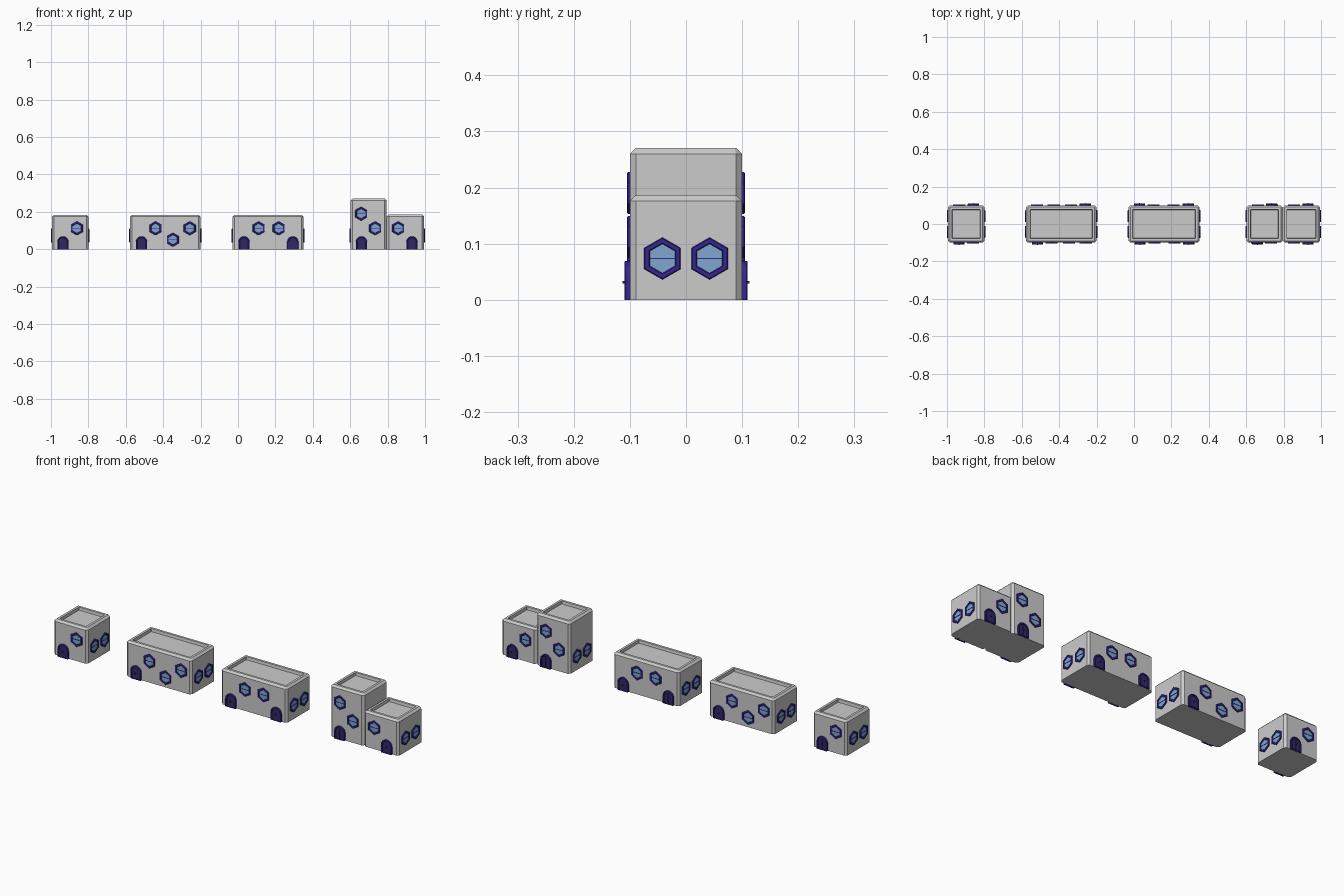
import bpy, bmesh
from math import pi, sin, cos
from mathutils import Matrix, Vector

if "Cube" in bpy.data.objects:
    bpy.data.objects.remove(bpy.data.objects["Cube"])


def material(name, rgb):
    m = bpy.data.materials.new(name)
    m.diffuse_color = (*rgb, 1)
    m.use_nodes = True
    m.node_tree.nodes["Principled BSDF"].inputs["Base Color"].default_value = m.diffuse_color
    return m


BLUE = material("frame_blue", (0.035, 0.02, 0.28))
DARK = material("door_dark", (0.03, 0.022, 0.12))
GLASS = material("glass_blue", (0.22, 0.38, 0.62))


def mesh_from_loops(name, loops, mat=None, cap_start=True, cap_end=True, closed=False):
    """Skin a stack of equal-length outlines."""
    bm = bmesh.new()
    rows = [[bm.verts.new(p) for p in lp] for lp in loops]
    n = len(rows[0])
    pairs = list(zip(rows, rows[1:])) + ([(rows[-1], rows[0])] if closed else [])
    for a, b in pairs:
        for i in range(n):
            j = (i + 1) % n
            bm.faces.new((a[i], a[j], b[j], b[i]))
    if not closed:
        if cap_start:
            bm.faces.new(rows[0][::-1])
        if cap_end:
            bm.faces.new(rows[-1])
    bmesh.ops.recalc_face_normals(bm, faces=bm.faces)
    me = bpy.data.meshes.new(name)
    bm.to_mesh(me)
    bm.free()
    if mat:
        me.materials.append(mat)
    return me


def place(name, me, matrix=Matrix()):
    ob = bpy.data.objects.new(name, me)
    bpy.context.collection.objects.link(ob)
    ob.matrix_world = matrix


# Building block: chamfered corners, bevelled parapet and sunken roof
def block(name, x0, x1, h):
    def ring(inset, z, c):
        a, b, d = x0 + inset, x1 - inset, 0.1 - inset
        return [(a + c, -d, z), (b - c, -d, z), (b, -d + c, z), (b, d - c, z),
                (b - c, d, z), (a + c, d, z), (a, d - c, z), (a, -d + c, z)]
    place(name, mesh_from_loops(name, [
        ring(0, 0, .011), ring(0, h - .01, .011), ring(.01, h, .003),
        ring(.022, h, .002), ring(.024, h - .015, .002)]))


# Local part space: x across the wall, z up, -y outward
def hexagon(r, y):
    return [(r * sin(i * pi / 3), y, r * cos(i * pi / 3)) for i in range(6)]


def arch(w, top, y, n=8):
    r = w / 2
    return [(-r, y, 0)] + [(-r * cos(i * pi / n), y, top - r + r * sin(i * pi / n))
                           for i in range(n + 1)] + [(r, y, 0)]


def box(name, sx, y0, y1, z0, z1, mat):
    def rect(y):
        return [(-sx / 2, y, z0), (sx / 2, y, z0), (sx / 2, y, z1), (-sx / 2, y, z1)]
    return mesh_from_loops(name, [rect(y0), rect(y1)], mat)


WINDOW = {
    "window_frame": mesh_from_loops("window_frame", [
        hexagon(.0375, .004), hexagon(.0375, -.003), hexagon(.0355, -.005),
        hexagon(.028, -.005), hexagon(.026, -.003), hexagon(.026, .004)], BLUE, closed=True),
    "window_glass": mesh_from_loops("window_glass", [hexagon(.027, .003), hexagon(.027, -.002)], GLASS),
    "window_bar": box("window_bar", .044, .002, -.0035, -.0012, .0012, BLUE),
}
DOOR = {
    "door_frame": mesh_from_loops("door_frame", [
        arch(.06, .069, .004), arch(.06, .069, -.008), arch(.057, .0675, -.01),
        arch(.047, .0625, -.01), arch(.044, .061, -.008), arch(.044, .061, .004)], BLUE, closed=True),
    "door_panel": mesh_from_loops("door_panel", [arch(.045, .0615, .003), arch(.045, .0615, -.005)], DARK),
    "door_plank_left": box("door_plank_left", .0015, 0, -.006, 0, .058, BLUE),
    "door_knob": box("door_knob", .004, -.004, -.013, .029, .033, DARK),
}


def fit(parts, x, y, z, angle):
    m = Matrix.Translation((x, y, z)) @ Matrix.Rotation(angle, 4, 'Z')
    for name, me in parts.items():
        place(name, me, m)


# Each block: x range, height, doors (x), windows (x, z), blind ends, back layout mirrored or turned
BLOCKS = [
    ("small_house", -.995, -.8, .184, [-.936], [(-.861, .112)], (-1, 1), True),
    ("long_house", -.577, -.2, .184, [-.516], [(-.441, .112), (-.348, .051), (-.258, .112)], (-1, 1), True),
    ("two_door_house", -.029, .351, .184, [.032, .293], [(.11, .112), (.217, .112)], (-1, 1), True),
    ("tower", .601, .795, .27, [.66], [(.658, .19), (.733, .112)], (-1,), True),
    ("tower_annex", .795, .995, .186, [.93], [(.856, .112)], (1,), False),
]

for name, x0, x1, h, doors, windows, ends, turned in BLOCKS:
    block(name, x0, x1, h)
    # Front and back walls
    for side, angle in ((-1, 0), (1, pi)):
        def px(x):
            return x0 + x1 - x if side == 1 and turned else x
        for x in doors:
            fit(DOOR, px(x), side * .1, 0, angle)
        for x, z in windows:
            fit(WINDOW, px(x), side * .1, z, angle)
    # End walls with paired windows
    for e in ends:
        for y in (-.042, .042):
            fit(WINDOW, x1 if e == 1 else x0, y, .0735, e * pi / 2)
